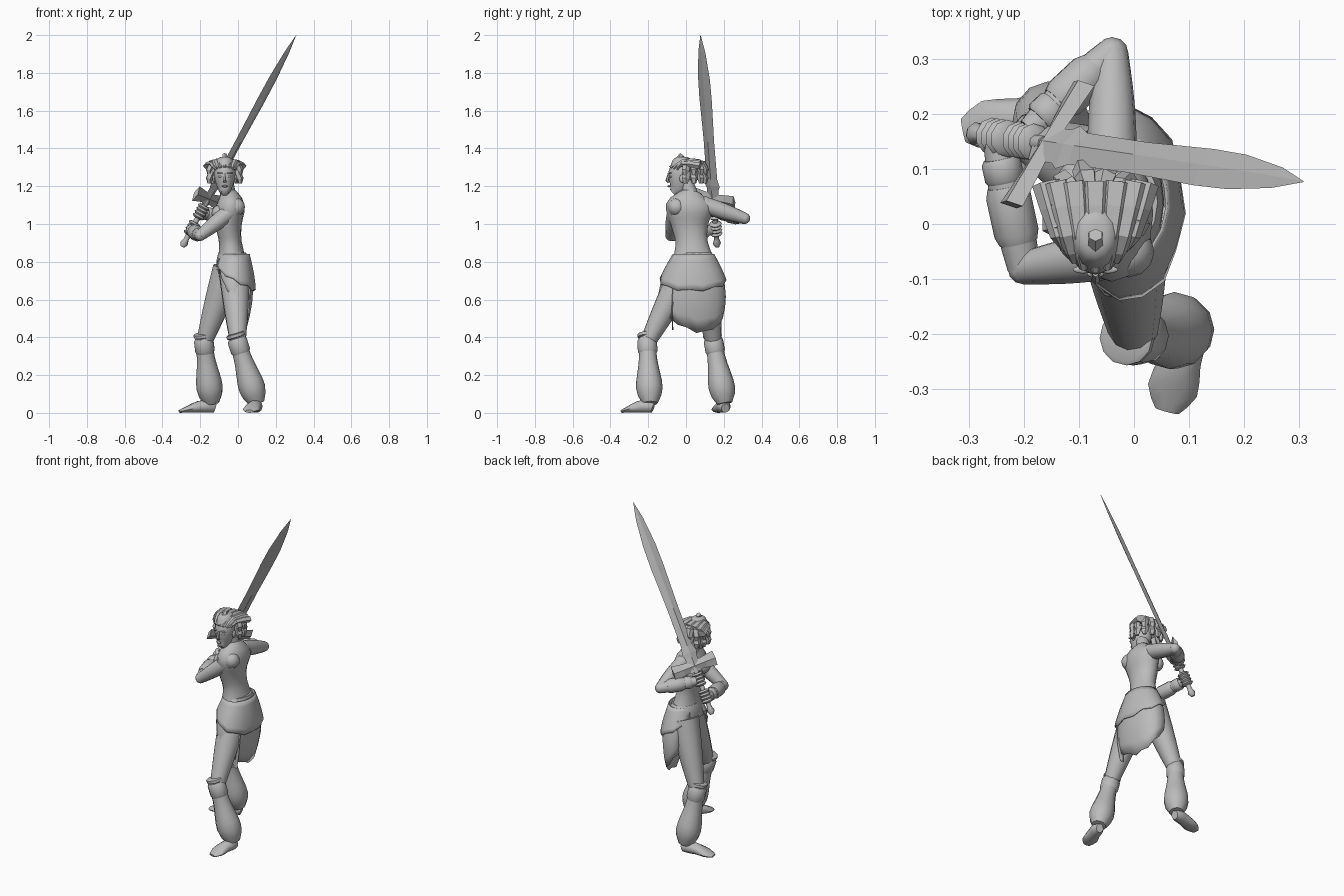
import bpy, bmesh
from math import sin, cos, pi, radians
from mathutils import Vector

default_cube = bpy.data.objects.get("Cube")
if default_cube:
    bpy.data.objects.remove(default_cube)

grey = bpy.data.materials.new("plain_grey")
grey.use_nodes = True
grey.diffuse_color = (.5, .5, .5, 1)
grey.node_tree.nodes["Principled BSDF"].inputs["Base Color"].default_value = grey.diffuse_color

X, Y, Z = Vector((1, 0, 0)), Vector((0, 1, 0)), Vector((0, 0, 1))


def finish(name, bm, smooth=True):
    """Turn a bmesh into a named grey object."""
    bmesh.ops.recalc_face_normals(bm, faces=bm.faces)
    mesh = bpy.data.meshes.new(name)
    bm.to_mesh(mesh)
    bm.free()
    mesh.materials.append(grey)
    part = bpy.data.objects.new(name, mesh)
    bpy.context.collection.objects.link(part)
    if smooth:
        bpy.ops.object.select_all(action='DESELECT')
        part.select_set(True)
        bpy.context.view_layer.objects.active = part
        bpy.ops.object.shade_smooth_by_angle(angle=radians(50))
    return part


def resample(sections, steps):
    """Add sections between the given ones on a smooth spline."""
    padded = [sections[0], *sections, sections[-1]]
    result = []
    for before, start, end, after in zip(padded, padded[1:], padded[2:], padded[3:]):
        for step in range(steps):
            f = step / steps
            leave, arrive = (end - before) / 2, (after - start) / 2
            blend = f * f * (3 - 2 * f)
            result.append(start.lerp(end, blend) + leave * f * (1 - f) ** 2 - arrive * f * f * (1 - f))
    return result + [sections[-1]]


def tube(name, sections, hint=Y, sides=12, steps=1, smooth=True):
    """Loft ellipses (place, radius along hint, other radius) along a path."""
    sections = resample([Vector((*place, wide, deep)) for place, wide, deep in sections], steps)
    points = [Vector(section[:3]) for section in sections]
    bm = bmesh.new()
    rings = []
    for i, section in enumerate(sections):
        tangent = (points[min(i + 1, len(points) - 1)] - points[max(i - 1, 0)]).normalized()
        u = (hint - tangent * hint.dot(tangent)).normalized()
        v = tangent.cross(u)
        angles = [2 * pi * k / sides for k in range(sides)]
        rings.append([bm.verts.new(points[i] + u * cos(a) * section[3] + v * sin(a) * section[4])
                      for a in angles])
    for lower, upper in zip(rings, rings[1:]):
        for k in range(sides):
            following = (k + 1) % sides
            bm.faces.new((lower[k], lower[following], upper[following], upper[k]))
    bm.faces.new(rings[0])
    bm.faces.new(rings[-1])
    return finish(name, bm, smooth)


def ball(name, place, size):
    bm = bmesh.new()
    bmesh.ops.create_uvsphere(bm, u_segments=12, v_segments=8, radius=1)
    for vert in bm.verts:
        vert.co = Vector(place) + Vector(size) * Vector(vert.co).normalized().length and Vector(
            [p + c * s for p, c, s in zip(place, vert.co, size)])
    finish(name, bm)


def limb(name, start, end, first, last, bulge, peak=1):
    """Round limb between two joints, swelling most towards the peak end."""
    sections = []
    for i in range(9):
        f = i / 8
        radius = first + (last - first) * f + bulge * sin(pi * f ** peak)
        sections.append((start.lerp(end, f), radius, radius))
    tube(name, sections, hint=X + Z / 2)


def band(name, start, end, low, high, radius):
    """Cuff around a limb, between two fractions of its length."""
    edge = (high - low) / 6
    stations = ((low, radius * .85), (low + edge, radius), (high - edge, radius), (high, radius * .85))
    tube(name, [(start.lerp(end, f), r, r) for f, r in stations], hint=X + Z / 2)


# Torso, turned to face -x
tube("torso", [((-.03, .04, .7), .1, .06), ((-.03, .04, .77), .12, .08), ((-.04, .03, .9), .085, .06),
               ((-.05, .02, 1), .1, .07), ((-.04, .02, 1.1), .125, .075),
               ((-.05, .03, 1.17), .05, .04)], sides=16, steps=3)
tube("neck", [((-.05, .03, 1.13), .045, .045), ((-.06, 0, 1.23), .034, .034)])
tube("waist_wrap", [((-.03, .04, .76), .13, .085), ((-.03, .04, .81), .12, .083),
                    ((-.03, .04, .85), .095, .073)], sides=16, steps=2)

# Head and face, looking along -y
head = Vector((-.07, -.02, 1.27))
tube("head", [(head + Vector((0, -.05, -.105)), .02, .02), (head + Vector((0, -.02, -.07)), .055, .042),
              (head, .072, .057), (head + Z * .07, .05, .04), (head + Z * .085, .02, .02)], steps=3)
tube("nose", [(head - Y * .07, .006, .006), (head - Y * .08 - Z * .04, .009, .009),
              (head - Y * .07 - Z * .05, .006, .01)], sides=6)
ball("lips", head - Y * .07 - Z * .07, (.016, .008, .006))
for side, sign in (("left", 1), ("right", -1)):
    ball(side + "_eye", head + X * sign * .023 - Y * .06 - Z * .02, (.011, .007, .006))
    ball(side + "_brow", head + X * sign * .023 - Y * .063, (.018, .007, .004))
    ball(side + "_ear", head + X * sign * .057 - Z * .03, (.008, .015, .022))
    ball(side + "_chest", (-.1, .025 - sign * .05, 1.055), (.04, .045, .045))

# Hair: swept locks over the skull, then two rows hanging at the sides and back
for i in range(7):
    turn = radians(25 * (i - 3))
    out, lift = X * sin(turn), cos(turn)
    tube(f"swept_lock_{i}", [(head + out * .05 - Y * (.015 + .05 * lift) + Z * (.015 + .015 * lift), .008, .008),
                             (head + out * .065 + Z * (.045 + .02 * lift), .02, .015),
                             (head + out * .09 + Y * .095 + Z * (.03 + .025 * lift), .029, .02)],
         hint=X, sides=6, steps=2, smooth=False)
for row in range(2):
    for i in range(8):
        turn = radians(30 * i - 15)
        out = Vector((cos(turn), sin(turn), 0))
        root = head + Y * .04 + Z * (.06 - .045 * row)
        tube(f"hanging_lock_{row}_{i}", [(root + out * .04, .014, .012), (root + out * .07 - Z * .01, .022, .018),
                                         (root + out * .085 - Z * .045, .021, .018),
                                         (root + out * .085 - Z * .07, .012, .009)],
             hint=Z.cross(out), sides=5, smooth=False)
tube("crown_lock", [(head + Z * .07 - Y * .02, .016, .016), (head + Z * .097, .014, .014)],
     sides=6, smooth=False)

# Arms: both hands reach the sword grip
arms = {
    "left": [Vector((-.01, -.05, 1.09)), Vector((-.2, -.08, .94)), Vector((-.25, .15, .97))],
    "right": [Vector((-.04, .1, 1.1)), Vector((-.04, .31, 1.03)), Vector((-.19, .17, 1.06))],
}
for side, (shoulder, elbow, wrist) in arms.items():
    ball(side + "_shoulder", shoulder, (.047, .047, .047))
    ball(side + "_elbow", elbow, (.03, .03, .03))
    limb(side + "_upper_arm", shoulder, elbow, .045, .03, .005)
    limb(side + "_forearm", elbow, wrist, .03, .024, .008)
    band(side + "_bracer", elbow, wrist, .2, .65, .041)
    band(side + "_wrist_band", elbow, wrist, .67, .87, .036)

# Legs: bare thighs, knee bands and baggy shin covers
legs = {
    "left": [Vector((-.02, 0, .76)), Vector((0, -.205, .37)), Vector((.1, -.19, .05))],
    "right": [Vector((-.05, .09, .76)), Vector((-.18, .147, .37)), Vector((-.14, .205, .05))],
}
toes = {"left": Vector((.06, -.34, 0)), "right": Vector((-.31, .17, 0))}
sole_shape = ((-.1, .022, .025), (.1, .036, .034), (.4, .038, .032), (.75, .046, .018), (1, .022, .008))
for side, (hip, knee, ankle) in legs.items():
    limb(side + "_thigh", hip, knee, .085, .042, .004)
    limb(side + "_shin_cover", knee, ankle, .045, .04, .029, peak=2.2)
    band(side + "_knee_band", knee, ankle, -.08, .18, .052)
    band(side + "_knee_cord", knee, ankle, -.16, -.09, .05)
    heel = Vector((ankle.x, ankle.y, 0))
    tube(side + "_foot", [(heel.lerp(toes[side], f) + Z * high, wide, high) for f, wide, high in sole_shape],
         hint=Z.cross(toes[side] - heel), sides=10, steps=2)

# Sword: pommel, grip, guard, leaf-shaped blade and fists on one axis
pommel_end, tip = Vector((-.295, .165, .88)), Vector((.308, .077, 2))
across = Vector((.5, .84, -.2)).normalized()


def along_sword(name, stations, **options):
    tube(name, [(pommel_end.lerp(tip, f), wide, deep) for f, wide, deep in stations], hint=across, **options)


along_sword("pommel", [(0, .012, .012), (.015, .022, .022), (.04, .012, .012)], sides=8)
along_sword("grip", [(.03, .014, .014), (.22, .015, .015)], sides=8)
along_sword("blade", [(.2, .036, .012), (.27, .036, .012), (.29, .046, .012), (.32, .034, .011),
                      (.5, .033, .011), (.7, .039, .01), (.8, .037, .009), (.92, .022, .006),
                      (1, .001, .001)], sides=4, smooth=False)
guard_centre = pommel_end.lerp(tip, .228)
tube("guard", [(guard_centre + across * reach, .025 + abs(reach) * .14, .013)
               for reach in (-.13, -.07, 0, .07, .13)], hint=tip - pommel_end, sides=4, smooth=False)
for name, low in (("left_hand", .055), ("right_hand", .135)):
    knuckles = [(low + k * .0075, .025 + .009 * (k % 2), .026 + .009 * (k % 2)) for k in range(9)]
    along_sword(name, knuckles, sides=10)


def drape(name, first, last, middle, lowest, rise, grow):
    """Hang cloth round the hips; the hem climbs away from its middle angle."""
    bm = bmesh.new()
    columns = []
    for n in range(15):
        angle = first + (last - first) * n / 14
        away = abs(angle - middle) / (middle - first)
        hem = lowest + rise * away ** 1.6 + .012 * (n % 2)
        column = []
        for k in range(7):
            z = .84 + (hem - .84) * k / 6
            t = (.84 - z) / .42
            fold = (grow + .006 * (n % 2)) * k / 6
            wide = .08 - .03 * t + .03 * sin(pi * t) + fold
            deep = .108 + .03 * t + .05 * sin(pi * t) + fold
            turn = radians(angle)
            column.append(bm.verts.new((-.02 + wide * cos(turn), .04 - .01 * t + deep * sin(turn), z)))
        columns.append(column)
    for one, two in zip(columns, columns[1:]):
        for k in range(6):
            bm.faces.new((one[k], two[k], two[k + 1], one[k + 1]))
    thickness = finish(name, bm).modifiers.new("thickness", 'SOLIDIFY')
    thickness.thickness = .005
    thickness.offset = 0


# Skirt in two layers, with a loose sash end at the front hip
drape("skirt", first=-150, last=130, middle=20, lowest=.42, rise=.34, grow=0)
drape("over_skirt", first=-160, last=150, middle=0, lowest=.64, rise=.14, grow=.01)
tube("sash_end", [((.045, -.07, .66), .022, .004), ((.04, -.075, .55), .02, .004),
                  ((.03, -.07, .44), .014, .003)], hint=X, sides=4, smooth=False)
